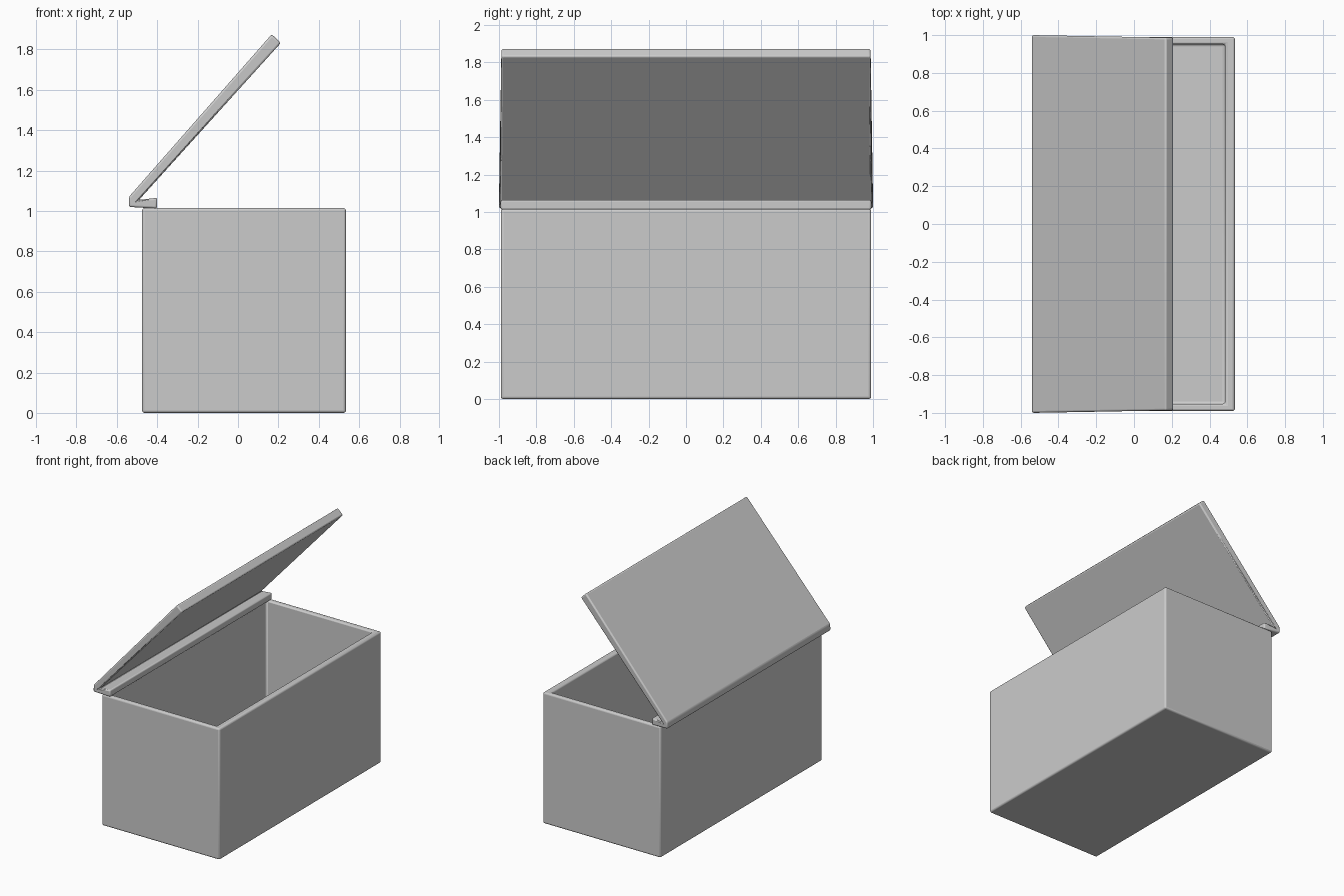
import bpy, bmesh

if "Cube" in bpy.data.objects:
    bpy.data.objects.remove(bpy.data.objects["Cube"])


def finish(name, bm, width):
    bmesh.ops.recalc_face_normals(bm, faces=bm.faces)
    me = bpy.data.meshes.new(name)
    bm.to_mesh(me)
    bm.free()
    ob = bpy.data.objects.new(name, me)
    bpy.context.collection.objects.link(ob)
    mod = ob.modifiers.new("soft_edges", 'BEVEL')
    mod.width = width
    mod.segments = 3
    mod.limit_method = 'ANGLE'
    bpy.ops.object.select_all(action='DESELECT')
    ob.select_set(True)
    bpy.context.view_layer.objects.active = ob
    bpy.ops.object.shade_smooth_by_angle()
    return ob


# open box: outer block, top inset to a rim and pushed down to the floor
X0, X1, HY, H, WALL, FLOOR = -0.475, 0.535, 0.99, 1.015, 0.075, 0.075
bm = bmesh.new()
bmesh.ops.create_cube(bm, size=1)
for v in bm.verts:
    v.co = (X0 if v.co.x < 0 else X1, HY if v.co.y > 0 else -HY, H if v.co.z > 0 else 0)
top = max(bm.faces, key=lambda f: f.calc_center_median().z)
# rim is a touch narrower at the two short ends
bmesh.ops.inset_region(bm, faces=[top], thickness=WALL)
for v in top.verts:
    v.co.y *= 0.93 / (HY - WALL)
ext = bmesh.ops.extrude_discrete_faces(bm, faces=[top])
for v in ext['faces'][0].verts:
    v.co.z = FLOOR
finish("box", bm, 0.013)

# raised lid with its hinge lip: side profile (x, z, half width in y)
profile = [(-0.54, 1.02, 1.0), (-0.54, 1.07, 1.0), (0.167, 1.875, 0.987),
           (0.212, 1.832, 0.987), (-0.49, 1.055, 0.995),
           (-0.40, 1.065, 0.99), (-0.40, 1.012, 0.99)]
bm = bmesh.new()
sides = [[bm.verts.new((x, s * y, z)) for x, z, y in profile] for s in (-1, 1)]
for ring in sides:
    bm.faces.new(ring)
n = len(profile)
for i in range(n):
    j = (i + 1) % n
    bm.faces.new((sides[0][i], sides[0][j], sides[1][j], sides[1][i]))
finish("lid", bm, 0.01)
